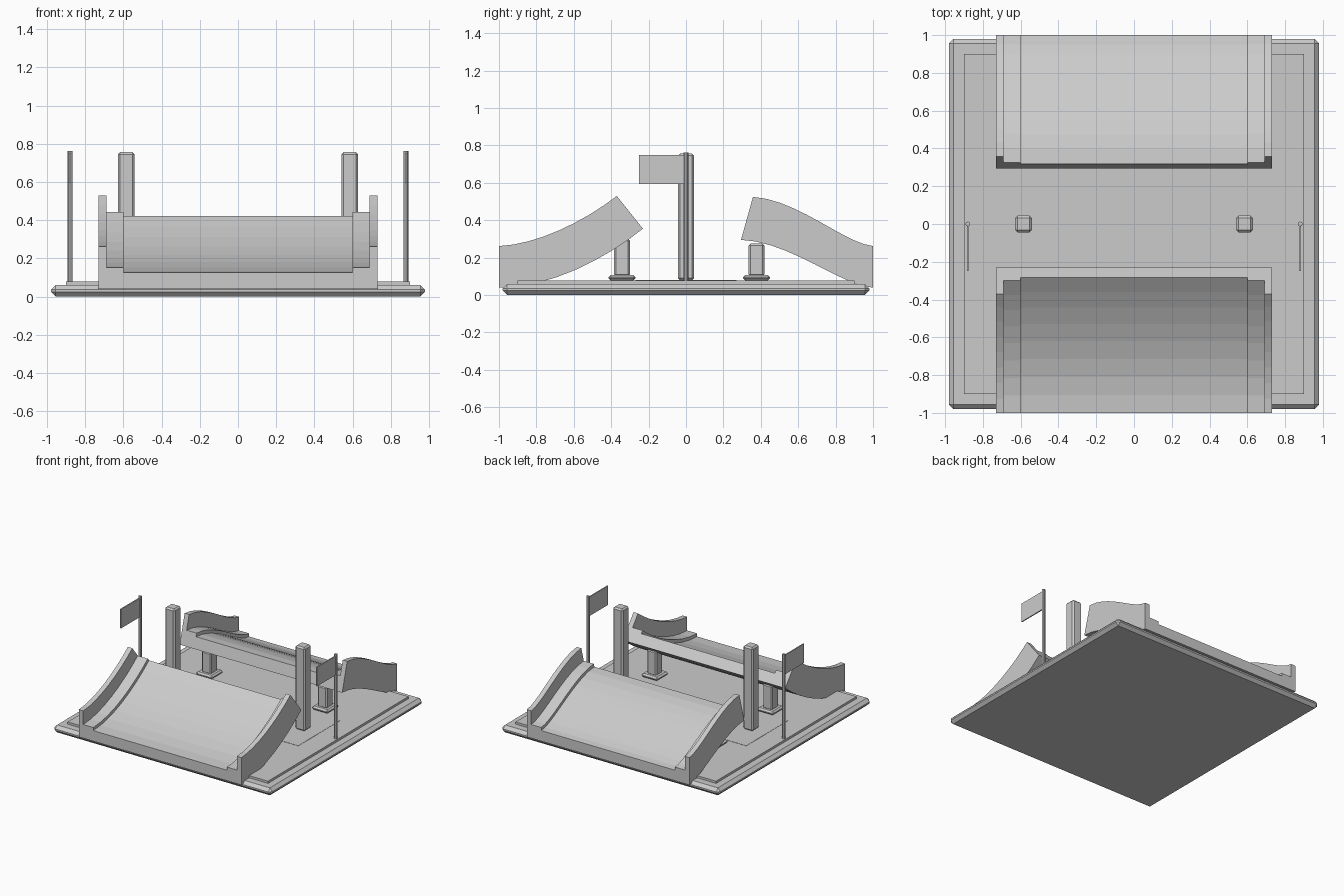
import bpy, bmesh
from mathutils import Vector

cube = bpy.data.objects.get("Cube")
if cube:
    bpy.data.objects.remove(cube, do_unlink=True)

# Single plain grey
grey = bpy.data.materials.new("plain_grey")
grey.use_nodes = True
grey.diffuse_color = (0.6, 0.6, 0.6, 1)
grey.node_tree.nodes["Principled BSDF"].inputs["Base Color"].default_value = (0.6, 0.6, 0.6, 1)


def finish(name, bm):
    bmesh.ops.recalc_face_normals(bm, faces=bm.faces)
    mesh = bpy.data.meshes.new(name)
    bm.to_mesh(mesh)
    bm.free()
    mesh.materials.append(grey)
    obj = bpy.data.objects.new(name, mesh)
    bpy.context.collection.objects.link(obj)
    return obj


def box(name, centre, size, z0, z1, bevel=0.0):
    """Box of the given x, y size between two heights, with chamfered edges."""
    bm = bmesh.new()
    bmesh.ops.create_cube(bm, size=1)
    for v in bm.verts:
        v.co = (centre[0] + v.co.x * size[0], centre[1] + v.co.y * size[1],
                z0 + (v.co.z + 0.5) * (z1 - z0))
    if bevel:
        bmesh.ops.bevel(bm, geom=bm.edges[:], offset=bevel, segments=1, affect='EDGES')
    return finish(name, bm)


def bezier(points, t):
    a, b, c, d = (Vector(p) for p in points)
    s = 1 - t
    return a * s**3 + b * 3 * s * s * t + c * 3 * s * t * t + d * t**3


# Ramp cross-section: x and fraction of height between underside and rim
HALF = [(0.73, 0), (0.73, 1), (0.69, 1), (0.69, 0.5), (0.6, 0.5), (0.6, 0.386)]
SECTION = HALF + [(-x, f) for x, f in reversed(HALF)]


def ramp(name, under, rim, steps):
    """Sweep the section between the underside and rim curves (y, z)."""
    bm = bmesh.new()
    rings = []
    for i in range(steps + 1):
        low, high = bezier(under, i / steps), bezier(rim, i / steps)
        ring = []
        for x, f in SECTION:
            p = low.lerp(high, f)
            ring.append(bm.verts.new((x, p.x, p.y)))
        rings.append(ring)
    n = len(SECTION)
    for r0, r1 in zip(rings, rings[1:]):
        for k in range(n):
            m = (k + 1) % n
            bm.faces.new((r0[k], r0[m], r1[m], r1[k]))
    bm.faces.new(rings[0])
    bm.faces.new(rings[-1])
    return finish(name, bm)


# Base slab, raised deck and thin landing sheet
box("base_slab", (0, 0), (1.96, 1.96), 0, 0.06, 0.024)
box("raised_deck", (0, 0), (1.8, 1.8), 0.05, 0.078)
box("landing_sheet", (0, 0), (1.46, 0.54), 0.07, 0.08)

# Take-off ramp at the front, S-shaped ramp at the back
ramp("front_ramp",
     [(-1, 0.04), (-0.72, 0.04), (-0.43, 0.195), (-0.23, 0.355)],
     [(-1, 0.262), (-0.8, 0.27), (-0.55, 0.39), (-0.37, 0.53)], 8)
ramp("back_ramp",
     [(1, 0.04), (0.85, 0.04), (0.55, 0.29), (0.294, 0.295)],
     [(1, 0.262), (0.85, 0.275), (0.6, 0.51), (0.358, 0.525)], 10)

for side, s in (("left", 1), ("right", -1)):
    # Tall pillars between the ramps
    box(f"{side}_pillar", (s * 0.585, 0), (0.088, 0.088), 0.078, 0.757, 0.012)

    # Ramp supports with foot plates
    for end, y, top in (("front", -0.342, 0.3), ("back", 0.377, 0.275)):
        box(f"{side}_{end}_foot", (s * 0.52, y), (0.145, 0.145), 0.078, 0.108, 0.012)
        box(f"{side}_{end}_support", (s * 0.52, y), (0.085, 0.085), 0.1, top, 0.01)

    # Flag pole and flag
    bm = bmesh.new()
    bmesh.ops.create_cone(bm, cap_ends=True, segments=8, radius1=0.013, radius2=0.013, depth=0.7)
    bmesh.ops.translate(bm, verts=bm.verts, vec=(s * 0.88, 0, 0.412))
    finish(f"{side}_flag_pole", bm)
    box(f"{side}_flag", (s * 0.88, -0.125), (0.009, 0.25), 0.595, 0.75)
